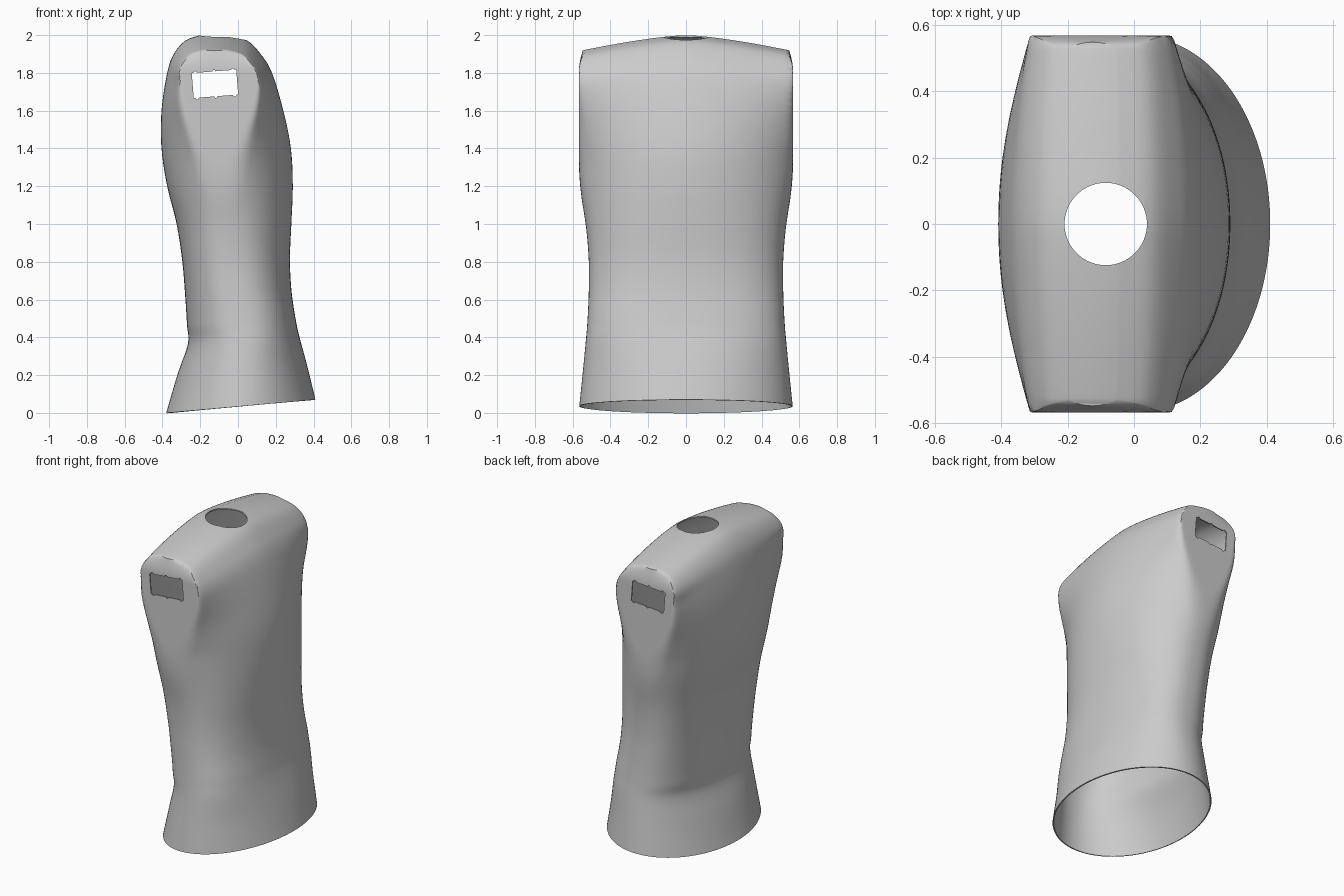
import bpy, bmesh, math
from mathutils import Vector, Matrix

if "Cube" in bpy.data.objects:
    bpy.data.objects.remove(bpy.data.objects["Cube"], do_unlink=True)

SEGMENTS, STEPS = 160, 5
SIDE = 0.567          # flat armhole plane

# height, back x, front x, half width, roundness exponent
KEYS = [
    (0, -.38, .41, .565, 2), (.2, -.32, .365, .545, 2.1),
    (.36, -.265, .325, .53, 2.3), (.46, -.27, .305, .522, 2.4),
    (.62, -.28, .283, .515, 2.4), (.8, -.295, .275, .515, 2.4),
    (1, -.325, .283, .532, 2.3), (1.2, -.375, .29, .568, 2.1),
    (1.4, -.405, .28, .61, 2), (1.6, -.405, .24, .7, 2),
    (1.8, -.375, .18, .9, 2), (1.9, -.34, .12, 1.1, 2),
    (1.97, -.28, .05, 1.15, 2), (2, -.2, -.05, 1.2, 2),
]


def clamp(v):
    return max(0.0, min(1.0, v))


def smooth_rows(keys, steps):
    """Catmull-Rom interpolation of the section table."""
    rows = []
    last = len(keys) - 1
    for i in range(last):
        quad = [keys[max(0, min(last, i + k))] for k in (-1, 0, 1, 2)]
        for s in range(steps):
            t = s / steps
            rows.append([b + 0.5 * t * (c - a + t * (2*a - 5*b + 4*c - d + t * (3*(b - c) + d - a)))
                         for a, b, c, d in zip(*quad)])
    rows.append(list(keys[-1]))
    return rows


def power(v, e):
    return math.copysign(abs(v) ** e, v)


def section_point(row, angle):
    level, back, front, half, n = row
    top = clamp((level - 1.88) / 0.12) ** 2
    limit = SIDE - 0.04 * top if level > 1 else 2.0
    wide = half * abs(math.sin(angle)) ** (2 / n)
    # soft clamp gives the rounded rim of the flat armhole face
    k = 0.03
    blend = max(k - abs(wide - limit), 0) / k
    y = min(wide, limit) - blend * blend * k / 4
    y += 0.03 * top * max(0, wide - limit)
    ratio = y / SIDE
    x = (back + front) / 2 + (front - back) / 2 * power(math.cos(angle), 2 / n)
    x -= 0.04 * ratio ** 2 * math.sin(math.pi * clamp((level - 0.5) / 1.3))
    # sloping shoulders above, tilted hem below
    z = level - 0.085 * ratio ** 1.4 * clamp((level - 1.2) / 0.8)
    z += 0.07 * (x + 0.38) / 0.79 * clamp(1 - level / 1.2)
    return Vector((x, math.copysign(y, math.sin(angle)), z))


def new_object(name, bm):
    bmesh.ops.recalc_face_normals(bm, faces=bm.faces)
    mesh = bpy.data.meshes.new(name)
    bm.to_mesh(mesh)
    bm.free()
    obj = bpy.data.objects.new(name, mesh)
    bpy.context.collection.objects.link(obj)
    return obj


# Torso shell: stacked sections with a strip cap across the shoulders
bm = bmesh.new()
loops = [[bm.verts.new(section_point(row, math.tau * i / SEGMENTS)) for i in range(SEGMENTS)]
         for row in smooth_rows(KEYS, STEPS)]
for low, high in zip(loops, loops[1:]):
    for i in range(SEGMENTS):
        j = (i + 1) % SEGMENTS
        bm.faces.new((low[i], low[j], high[j], high[i]))
ridge, quarter = loops[-1], SEGMENTS // 4
for i in range(-quarter, quarter):
    corners = [ridge[i], ridge[i + 1], ridge[2 * quarter - i - 1], ridge[2 * quarter - i]]
    bm.faces.new(list(dict.fromkeys(corners)))
torso = new_object("torso_shell", bm)

material = bpy.data.materials.new("plain grey")
material.use_nodes = True
grey = (0.6, 0.6, 0.6, 1)
material.diffuse_color = grey
material.node_tree.nodes["Principled BSDF"].inputs["Base Color"].default_value = grey
torso.data.materials.append(material)

# Neck opening cutter
bm = bmesh.new()
bmesh.ops.create_cone(bm, cap_ends=True, segments=64, radius1=0.124, radius2=0.124, depth=0.6,
                      matrix=Matrix.Translation((-0.085, 0, 1.95)))
neck = new_object("neck_cutter", bm)

# Shoulder slot cutter: a rectangle with three round notches on each long edge
outline = []
for side in (-1, 1):
    outline.append((-0.118 * -side, 0.066 * side) if side > 0 else (-0.118, -0.066))
    for offset in (-0.1, 0, 0.1):
        for step in range(7):
            a = math.pi * step / 6
            outline.append((-side * (offset - 0.009 * math.cos(a)),
                            side * (0.066 + 0.009 * math.sin(a))))
    outline.append((-0.118 * side, 0.066 * side))
bm = bmesh.new()
turn = Matrix.Rotation(math.radians(-4.5), 4, 'Y')
place = Vector((-0.122, -0.8, 1.742))
face = bm.faces.new([bm.verts.new(turn @ Vector((u, 0, v)) + place) for u, v in outline])
out = bmesh.ops.extrude_face_region(bm, geom=[face])
bmesh.ops.translate(bm, vec=(0, 1.6, 0),
                    verts=[g for g in out["geom"] if isinstance(g, bmesh.types.BMVert)])
bmesh.ops.remove_doubles(bm, verts=bm.verts, dist=0.0001)
slot = new_object("slot_cutter", bm)

# Thin wall, then the openings
wall = torso.modifiers.new("wall", 'SOLIDIFY')
wall.thickness, wall.offset = 0.008, -1
for cutter in (neck, slot):
    cutter.hide_render = True
    cut = torso.modifiers.new(cutter.name, 'BOOLEAN')
    cut.operation, cut.solver, cut.object = 'DIFFERENCE', 'EXACT', cutter

bpy.ops.object.select_all(action='DESELECT')
torso.select_set(True)
bpy.context.view_layer.objects.active = torso
for name in [m.name for m in torso.modifiers]:
    bpy.ops.object.modifier_apply(modifier=name)
for cutter in (neck, slot):
    bpy.data.objects.remove(cutter, do_unlink=True)
bpy.ops.object.shade_smooth_by_angle(angle=math.radians(35))
